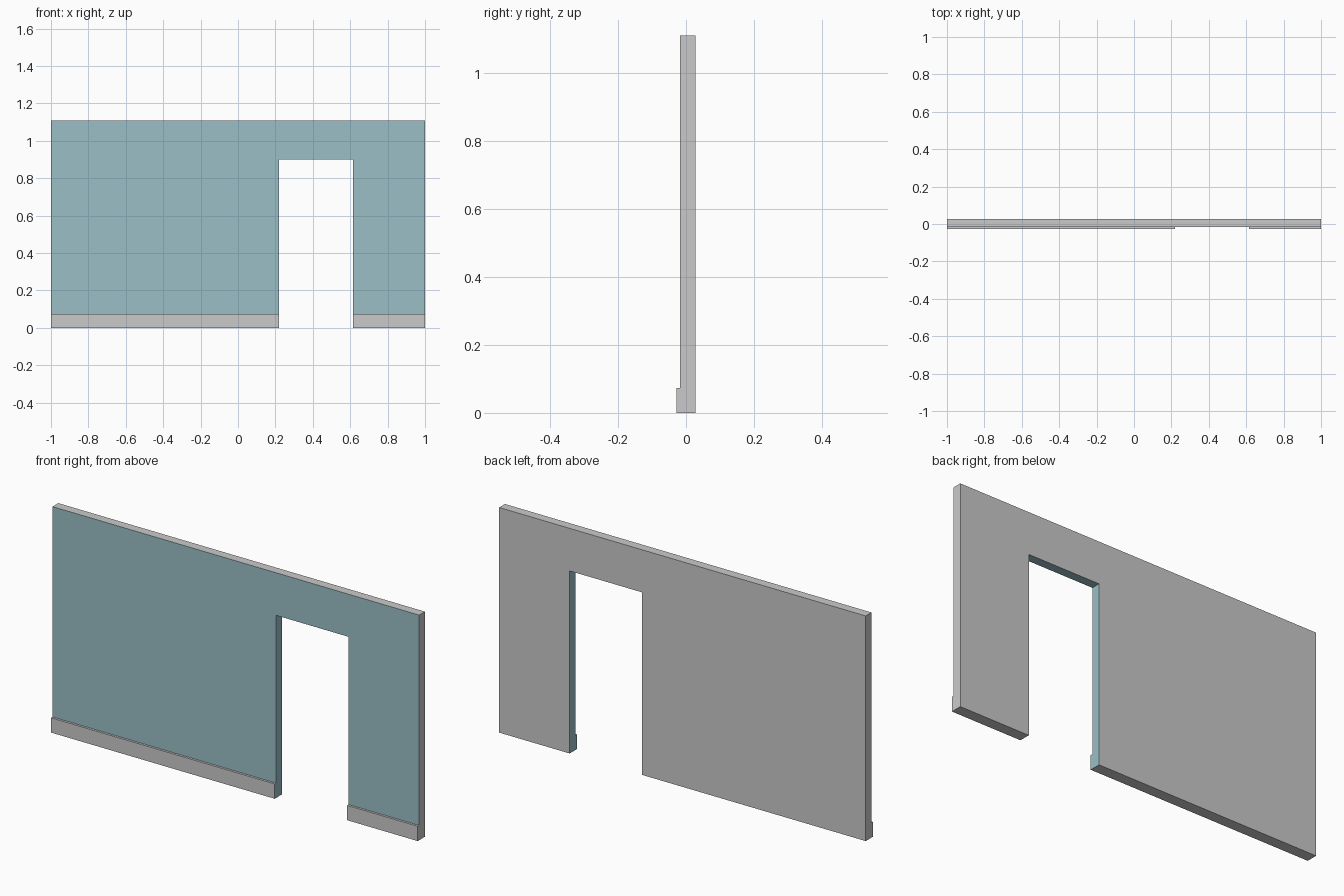
import bpy
import bmesh

if "Cube" in bpy.data.objects:
    bpy.data.objects.remove(bpy.data.objects["Cube"])

# Main dimensions
FRONT, BACK, SKIRT = -0.017, 0.028, -0.028
HEIGHT, SKIRT_H = 1.11, 0.073
DOOR_L, DOOR_R, DOOR_H = 0.22, 0.615, 0.90


def material(name, rgb):
    m = bpy.data.materials.new(name)
    m.diffuse_color = (*rgb, 1)
    m.use_nodes = True
    m.node_tree.nodes["Principled BSDF"].inputs["Base Color"].default_value = m.diffuse_color
    return m


GREY = material("light grey", (0.59, 0.59, 0.59))
TEAL = material("pale teal paint", (0.328, 0.52, 0.573))


def extrude_profile(name, outline, y0, y1, is_teal):
    """Extrude an x-z outline from y0 to y1 and paint faces by rule."""
    bm = bmesh.new()
    face = bm.faces.new([bm.verts.new((x, y0, z)) for x, z in outline])
    ext = bmesh.ops.extrude_face_region(bm, geom=[face], use_keep_orig=True)
    verts = [g for g in ext["geom"] if isinstance(g, bmesh.types.BMVert)]
    bmesh.ops.translate(bm, verts=verts, vec=(0, y1 - y0, 0))
    bmesh.ops.recalc_face_normals(bm, faces=bm.faces)
    bm.normal_update()
    for f in bm.faces:
        f.material_index = int(is_teal(f.calc_center_bounds(), f.normal))
    mesh = bpy.data.meshes.new(name)
    bm.to_mesh(mesh)
    bm.free()
    mesh.materials.append(GREY)
    mesh.materials.append(TEAL)
    obj = bpy.data.objects.new(name, mesh)
    bpy.context.collection.objects.link(obj)
    return obj


def in_opening(c, n):
    """Faces lining the doorway: jambs and lintel underside."""
    jamb = abs(n.x) > 0.9 and abs(c.x) < 0.9
    lintel = n.z < -0.9 and c.z > 0.5
    return jamb or lintel


# Wall with doorway: front and doorway lining are painted
wall_outline = [(-1, 0), (DOOR_L, 0), (DOOR_L, DOOR_H), (DOOR_R, DOOR_H),
                (DOOR_R, 0), (1, 0), (1, HEIGHT), (-1, HEIGHT)]
extrude_profile("wall", wall_outline, FRONT, BACK,
                lambda c, n: n.y < -0.9 or in_opening(c, n))

# Skirting boards on both sides of the doorway, ends painted at the opening
for name, x0, x1 in (("skirting_left", -1, DOOR_L),
                     ("skirting_right", DOOR_R, 1)):
    extrude_profile(name, [(x0, 0), (x1, 0), (x1, SKIRT_H), (x0, SKIRT_H)],
                    SKIRT, FRONT, in_opening)
